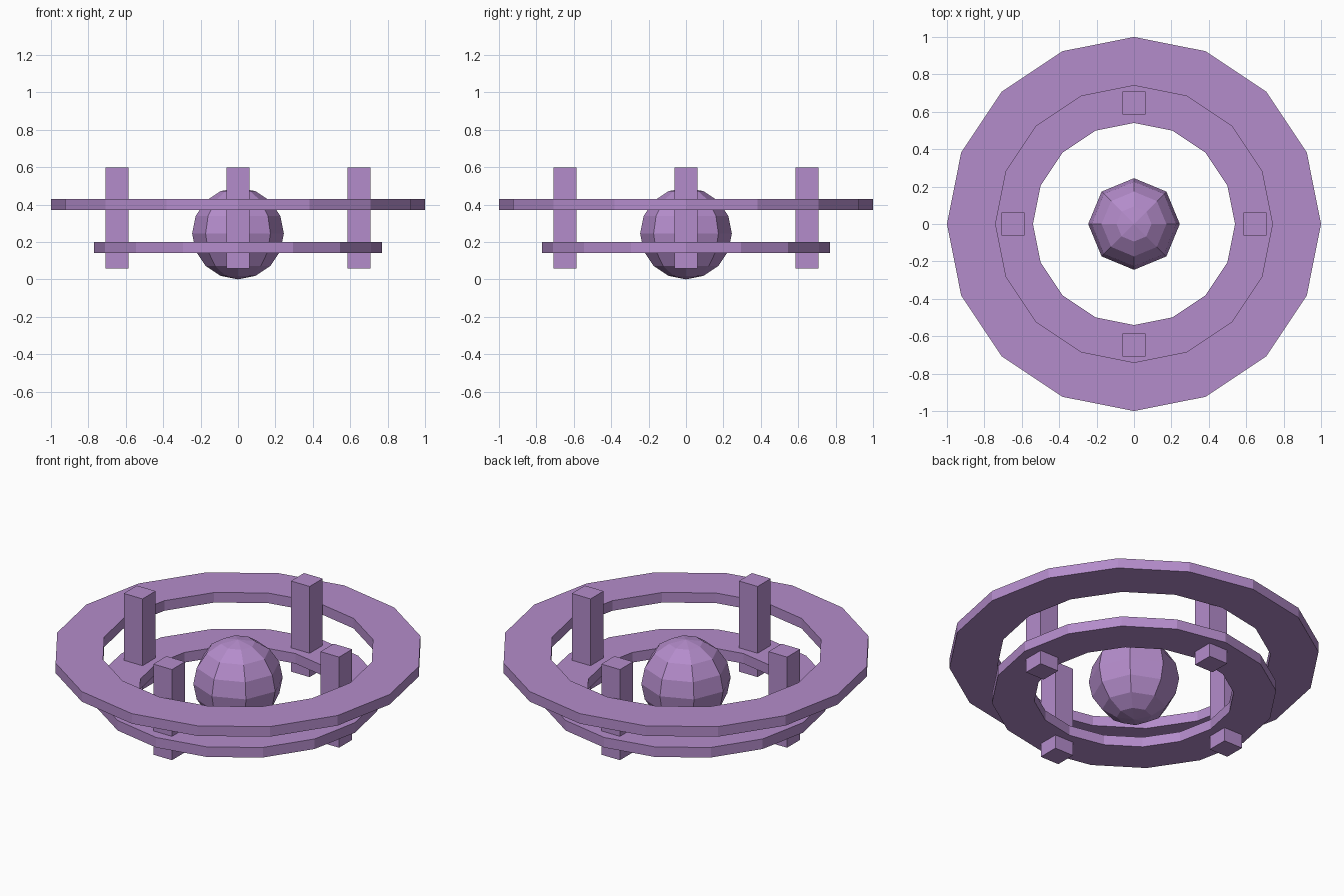
import bpy
import bmesh
from math import cos, sin, pi

if "Cube" in bpy.data.objects:
    bpy.data.objects.remove(bpy.data.objects["Cube"], do_unlink=True)

lilac = bpy.data.materials.new("lilac")
lilac.use_nodes = True
colour = (0.456, 0.262, 0.597, 1)
lilac.diffuse_color = colour
lilac.node_tree.nodes["Principled BSDF"].inputs["Base Color"].default_value = colour


def add_object(name, bm, location):
    bmesh.ops.recalc_face_normals(bm, faces=bm.faces)
    mesh = bpy.data.meshes.new(name)
    bm.to_mesh(mesh)
    bm.free()
    mesh.materials.append(lilac)
    obj = bpy.data.objects.new(name, mesh)
    obj.location = location
    bpy.context.collection.objects.link(obj)
    return obj


def flat_ring(name, inner, outer, height, z, sides=16):
    """Flat-sided ring with a rectangular section."""
    bm = bmesh.new()
    h = height / 2
    section = [(inner, -h), (outer, -h), (outer, h), (inner, h)]
    loops = []
    for i in range(sides):
        a = 2 * pi * i / sides
        loops.append([bm.verts.new((r * cos(a), r * sin(a), y)) for r, y in section])
    for i in range(sides):
        a, b = loops[i], loops[(i + 1) % sides]
        for j in range(4):
            k = (j + 1) % 4
            bm.faces.new((a[j], b[j], b[k], a[k]))
    return add_object(name, bm, (0, 0, z))


# Two stacked rings
flat_ring("upper_ring", 0.74, 1.0, 0.06, 0.40)
flat_ring("lower_ring", 0.54, 0.77, 0.06, 0.17)

# Faceted ball in the middle
bm = bmesh.new()
bmesh.ops.create_uvsphere(bm, u_segments=8, v_segments=8, radius=0.245)
add_object("core_ball", bm, (0, 0, 0.245))

# Four upright posts through the lower ring
for name, x, y in (("left", 1, 0), ("right", -1, 0), ("front", 0, -1), ("back", 0, 1)):
    bm = bmesh.new()
    bmesh.ops.create_cube(bm, size=1)
    bmesh.ops.scale(bm, vec=(0.123, 0.123, 0.54), verts=bm.verts)
    add_object(name + "_post", bm, (0.648 * x, 0.648 * y, 0.328))
